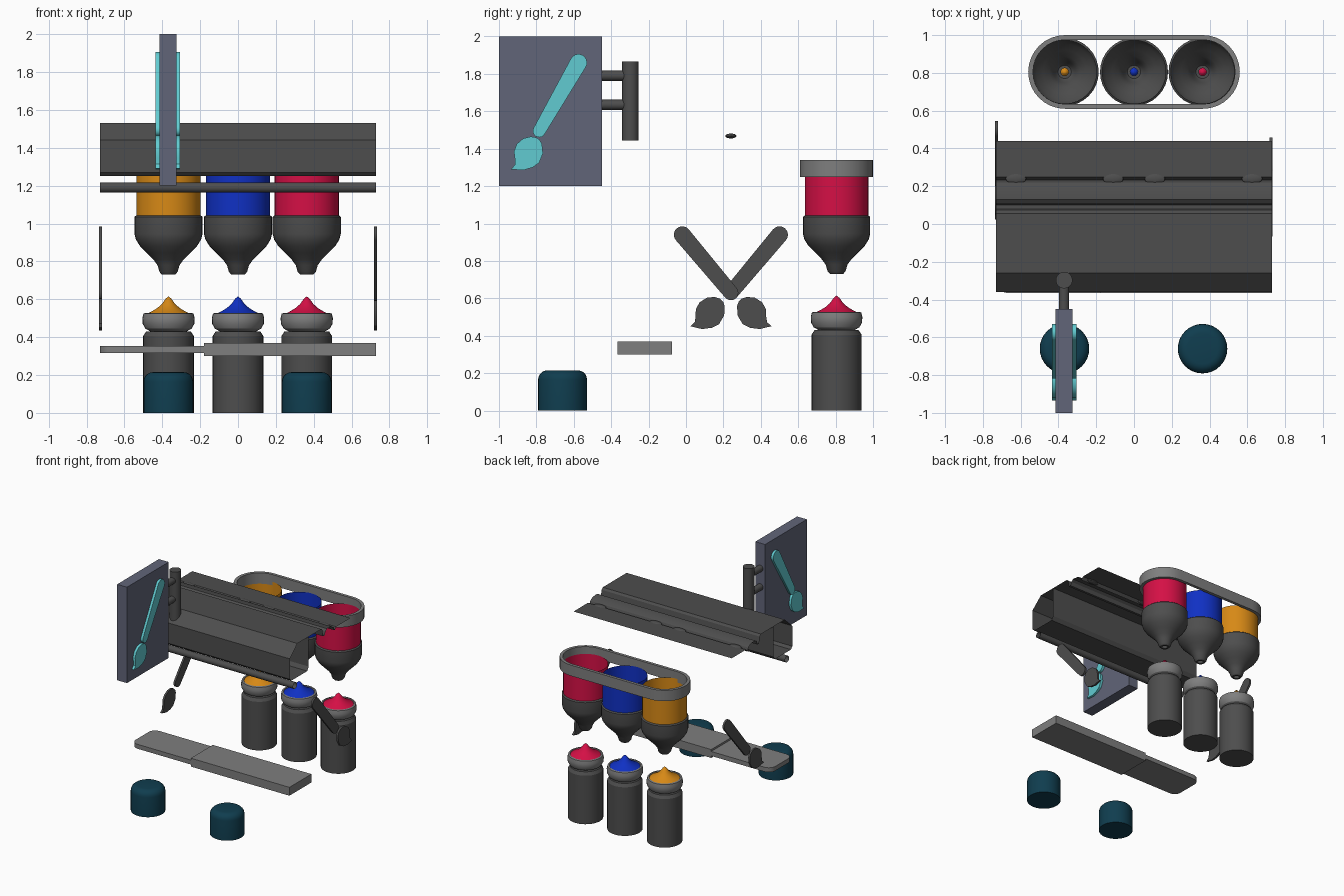
import bpy, bmesh
from math import sin, cos, pi, radians, atan2
from mathutils import Vector, Matrix

old = bpy.data.objects.get("Cube")
if old:
    bpy.data.objects.remove(old, do_unlink=True)


def material(name, rgb):
    m = bpy.data.materials.new(name)
    m.use_nodes = True
    m.diffuse_color = (*rgb, 1)
    m.node_tree.nodes["Principled BSDF"].inputs["Base Color"].default_value = (*rgb, 1)
    return m


DARK = material("dark grey", (.075, .075, .075))
LIGHT = material("light grey", (.21, .21, .21))
SLATE = material("slate blue", (.12, .13, .19))
CYAN = material("cyan", (.12, .6, .64))
TEAL = material("dark teal", (.005, .047, .078))
ORANGE = material("orange", (.68, .25, .008))
BLUE = material("blue", (.005, .03, .55))
RED = material("red", (.66, .005, .06))
made = []


def finish(name, bm, mat):
    bmesh.ops.recalc_face_normals(bm, faces=bm.faces)
    mesh = bpy.data.meshes.new(name)
    bm.to_mesh(mesh)
    bm.free()
    mesh.materials.append(mat)
    ob = bpy.data.objects.new(name, mesh)
    bpy.context.collection.objects.link(ob)
    made.append(ob)
    return ob


def lathe(name, profile, loc, mat, axis="Z", sides=32):
    """Spin (radius, height) points round an axis."""
    bm = bmesh.new()
    vs = [bm.verts.new((r, 0, z)) for r, z in profile]
    es = [bm.edges.new(p) for p in zip(vs, vs[1:])]
    bmesh.ops.spin(bm, geom=vs + es, axis=(0, 0, 1), cent=(0, 0, 0),
                   angle=2 * pi, steps=sides, use_duplicate=False)
    bmesh.ops.remove_doubles(bm, verts=bm.verts, dist=1e-4)
    turn = {"Z": Matrix(), "X": Matrix.Rotation(pi / 2, 4, "Y"),
            "Y": Matrix.Rotation(-pi / 2, 4, "X")}[axis]
    bm.transform(Matrix.Translation(loc) @ turn)
    return finish(name, bm, mat)


def prism(name, outline, depth, mat):
    """Extrude a closed flat outline of 3D points along a vector."""
    bm = bmesh.new()
    face = bm.faces.new([bm.verts.new(p) for p in outline])
    new = bmesh.ops.extrude_face_region(bm, geom=[face], use_keep_orig=True)["geom"]
    bmesh.ops.translate(bm, vec=depth, verts=[v for v in new if isinstance(v, bmesh.types.BMVert)])
    return finish(name, bm, mat)


def box(name, lo, hi, mat):
    (x, y, z), (X, Y, Z) = lo, hi
    return prism(name, [(x, y, z), (X, y, z), (X, Y, z), (x, Y, z)], (0, 0, Z - z), mat)


def arc(cx, cy, r, a0, a1, n=10):
    return [(cx + r * cos(radians(a0 + (a1 - a0) * i / n)),
             cy + r * sin(radians(a0 + (a1 - a0) * i / n))) for i in range(n + 1)]


# Paint brush cut-out: tapered rounded handle plus a leaf shaped head
HEAD = [(.04, .085), (.01, .09), (-.03, .08), (-.065, .05), (-.08, .01), (-.075, -.03),
        (-.075, -.06), (-.095, -.085), (-.03, -.09), (.02, -.075), (.055, -.05),
        (.075, 0), (.07, .05), (.058, .072)]


def brush(name, top, end, r_top, r_end, head, tilt, x0, x1, mat, flip=None):
    a = atan2(top[1] - end[1], top[0] - end[0]) * 180 / pi
    handle = arc(*top, r_top, a - 90, a + 90) + arc(*end, r_end, a + 90, a + 270)
    c, s = cos(radians(tilt)), sin(radians(tilt))
    tip = [(head[0] + c * y - s * z, head[1] + s * y + c * z) for y, z in HEAD]
    for part, pts in (("handle", handle), ("head", tip)):
        if flip is not None:
            pts = [(2 * flip - y, z) for y, z in pts]
        prism(f"{name}_{part}", [(x0, y, z) for y, z in pts], (x1 - x0, 0, 0), mat)


# Hanging sign with brush emblem, post and brackets
box("sign_board", (-.415, -1, 1.2), (-.325, -.45, 2), SLATE)
brush("sign_brush", (-.575, 1.86), (-.785, 1.495), .046, .034, (-.84, 1.375), 0,
      -.435, -.305, CYAN)
lathe("sign_post", [(0, 1.445), (.044, 1.445), (.044, 1.865), (0, 1.865)], (-.37, -.297, 0), DARK)
for i, z in enumerate((1.635, 1.79)):
    lathe(f"sign_bracket_{i}", [(.027, -.46), (.027, -.3)], (-.37, 0, z), DARK, "Y", 16)

# Crossed brushes, one at each end
for side, x0, flip in (("right", -.735, None), ("left", .717, .24)):
    brush(f"{side}_brush", (.5, .94), (.24, .63), .045, .04, (.13, .52), -9,
          x0, x0 + .016, DARK, flip)

# Awning: hollow front box and rippled rear sheet, with open ends
front_box = [(-.11, 1.53), (-.26, 1.53), (-.36, 1.44), (-.36, 1.27), (-.34, 1.25),
             (-.13, 1.25), (-.11, 1.28), (-.11, 1.53)]
rear_sheet = [(-.11, 1.53), (.055, 1.53), (.07, 1.515), (.08, 1.46), (.1, 1.46), (.11, 1.49),
              (.13, 1.505), (.19, 1.5), (.22, 1.48), (.232, 1.452), (.25, 1.475), (.44, 1.475)]
for name, pts in (("awning_front", front_box), ("awning_rear", rear_sheet)):
    bm = bmesh.new()
    rows = [[bm.verts.new((x, y, z)) for y, z in pts] for x in (-.73, .73)]
    for i in range(len(pts) - 1):
        bm.faces.new((rows[0][i], rows[0][i + 1], rows[1][i + 1], rows[1][i]))
    finish(name, bm, DARK)
for i, x in enumerate((-.625, -.11, .11, .625)):
    bm = bmesh.new()
    bmesh.ops.create_uvsphere(bm, u_segments=16, v_segments=8, radius=1)
    bm.transform(Matrix.Translation((x, .24, 1.468)) @ Matrix.Diagonal((.055, .03, .013, 1)))
    finish(f"awning_clip_{i}", bm, DARK)
lathe("awning_rod", [(.027, -.73), (.027, .73)], (0, -.29, 1.19), DARK, "X", 16)

# Paint hoppers with cups below
cone = [(.168, 1.045), (.18, 1.035), (.18, .945), (.172, .915), (.15, .88), (.115, .845),
        (.08, .81), (.058, .78), (.048, .745), (.035, .73), (.02, .73)]
cup = [(0, 0), (.134, 0), (.134, .405), (.118, .43), (0, .43)]
bowl = [(0, .43), (.095, .43), (.122, .445), (.136, .47), (.138, .5), (.132, .525),
        (.118, .528), (.11, .515)]
paint = [(.12, .52), (.09, .535), (.06, .553), (.035, .575), (.015, .603), (0, .615)]
for name, x, mat in (("right", -.367, ORANGE), ("middle", 0, BLUE), ("left", .363, RED)):
    at = (x, .805, 0)
    lathe(f"{name}_hopper_tank", [(.17, 1.04), (.17, 1.28)], at, mat)
    lathe(f"{name}_hopper_cone", cone, at, DARK)
    lathe(f"{name}_cup", cup, at, DARK)
    lathe(f"{name}_bowl", bowl, at, LIGHT)
    lathe(f"{name}_paint", paint, at, mat)

# Stadium shaped collar round the hoppers
bm = bmesh.new()
loops = []
for r, z in ((.195, 1.25), (.195, 1.34), (.17, 1.34), (.17, 1.25)):
    pts = arc(.365, .805, r, -90, 90, 16) + arc(-.365, .805, r, 90, 270, 16)
    loops.append([bm.verts.new((x, y, z)) for x, y in pts])
for a, b in zip(loops, loops[1:] + loops[:1]):
    for i in range(len(a)):
        j = (i + 1) % len(a)
        bm.faces.new((a[i], a[j], b[j], b[i]))
finish("hopper_collar", bm, LIGHT)

# Stirring paddle: thick grip and thinner rounded blade
box("paddle_grip", (-.18, -.365, .3), (.73, -.075, .37), LIGHT)
blade = arc(-.67, -.135, .06, 90, 180, 6) + arc(-.67, -.305, .06, 180, 270, 6)
blade += [(-.17, -.365), (-.17, -.075)]
prism("paddle_blade", [(x, y, .317) for x, y in blade], (0, 0, .037), LIGHT)

# Round stools in front
stool = [(0, 0), (.131, 0), (.131, .165)] + arc(.081, .165, .05, 0, 90, 5)[1:] + [(0, .215)]
for name, x in (("right", -.368), ("left", .363)):
    lathe(f"{name}_stool", stool, (x, -.66, 0), TEAL)

# Smooth shading with crisp edges
bpy.ops.object.select_all(action="DESELECT")
for ob in made:
    ob.select_set(True)
bpy.context.view_layer.objects.active = made[0]
bpy.ops.object.shade_smooth_by_angle(angle=radians(30))
